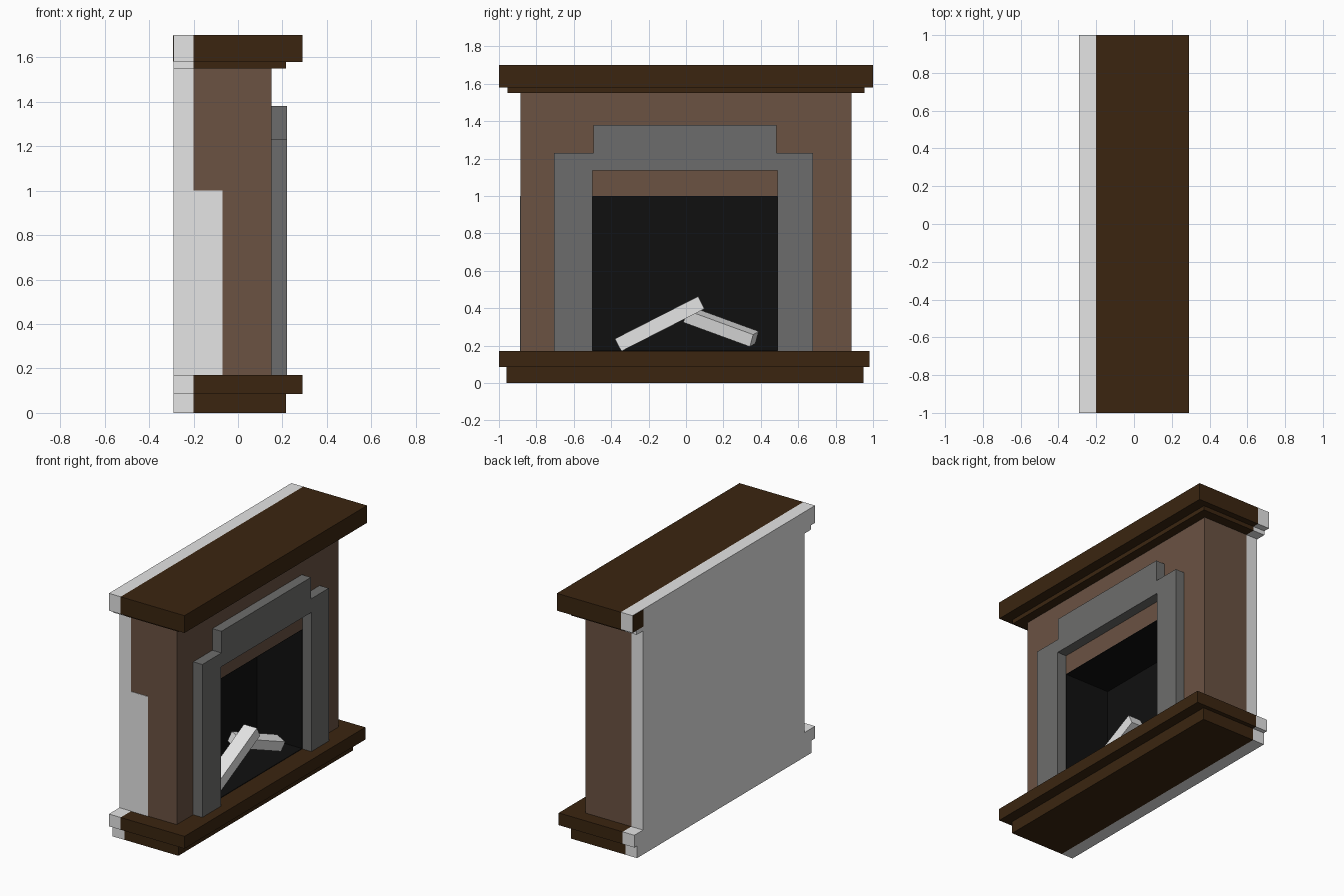
import bpy, bmesh, math
from mathutils import Vector, Matrix

if "Cube" in bpy.data.objects:
    bpy.data.objects.remove(bpy.data.objects["Cube"])


def material(name, r, g, b):
    m = bpy.data.materials.new(name)
    m.diffuse_color = (r, g, b, 1)
    m.use_nodes = True
    m.node_tree.nodes["Principled BSDF"].inputs["Base Color"].default_value = m.diffuse_color
    return m


DARK = material("dark_wood", 0.043, 0.0185, 0.0052)
BROWN = material("brown_panel", 0.145, 0.085, 0.055)
STONE = material("grey_stone", 0.152, 0.152, 0.149)
PALE = material("pale_grey", 0.78, 0.78, 0.78)
BLACK = material("soot_black", 0.005, 0.005, 0.005)

BACK, SPLIT, FACE = -0.29, -0.20, 0.15   # backing, wood start, panel front


def finish(name, bm, mat):
    bmesh.ops.recalc_face_normals(bm, faces=bm.faces[:])
    me = bpy.data.meshes.new(name)
    bm.to_mesh(me)
    bm.free()
    me.materials.append(mat)
    ob = bpy.data.objects.new(name, me)
    bpy.context.collection.objects.link(ob)
    return ob


def box(name, x, y, z, mat):
    bm = bmesh.new()
    bmesh.ops.create_cube(bm, size=1)
    for v in bm.verts:
        v.co = [(a + b) / 2 + c * (b - a) for (a, b), c in zip((x, y, z), v.co)]
    return finish(name, bm, mat)


def extrude_yz(name, pts, x0, x1, mat):
    """Extrude a y/z outline along x."""
    bm = bmesh.new()
    f = bm.faces.new([bm.verts.new((x0, y, z)) for y, z in pts])
    r = bmesh.ops.extrude_face_region(bm, geom=[f])
    verts = [g for g in r["geom"] if isinstance(g, bmesh.types.BMVert)]
    bmesh.ops.translate(bm, verts=verts, vec=(x1 - x0, 0, 0))
    return finish(name, bm, mat)


# Stepped base and mantel slabs, each with a pale strip at the back
slabs = [
    ("base_plinth", 0.215, (-0.96, 0.95), (0.0, 0.085)),
    ("hearth_slab", 0.29, (-1.0, 0.98), (0.085, 0.17)),
    ("mantel_moulding", 0.215, (-0.955, 0.955), (1.55, 1.58)),
    ("mantel_shelf", 0.29, (-1.0, 1.0), (1.58, 1.70)),
]
for name, front, y, z in slabs:
    box(name, (SPLIT, front), y, z, DARK)
    box(name + "_backing", (BACK, SPLIT), y, z, PALE)
box("mantel_back_corner", (BACK - 0.002, BACK + 0.002), (0.885, 0.999), (1.581, 1.699), DARK)

# Chimney breast with the fire opening, and its backing
Y0, Y1, TOP = -0.50, 0.49, 1.0
extrude_yz("chimney_breast",
           [(-0.885, 0.17), (-0.885, 1.55), (0.885, 1.55), (0.885, 0.17),
            (Y1, 0.17), (Y1, TOP), (Y0, TOP), (Y0, 0.17)],
           SPLIT, FACE, BROWN)
box("breast_backing", (BACK, SPLIT), (-0.885, 0.885), (0.17, 1.55), PALE)
box("side_patch", (SPLIT, -0.07), (-0.888, -0.884), (0.17, 1.0), PALE)

# Black firebox lining
t = 0.004
box("firebox_back", (SPLIT, SPLIT + t), (Y0, Y1), (0.17, TOP), BLACK)
box("firebox_floor", (SPLIT, FACE), (Y0, Y1), (0.17, 0.17 + t), BLACK)
box("firebox_ceiling", (SPLIT, FACE), (Y0, Y1), (TOP - t, TOP), BLACK)
box("firebox_left", (SPLIT, FACE), (Y0, Y0 + t), (0.17, TOP), BLACK)
box("firebox_right", (SPLIT, FACE), (Y1 - t, Y1), (0.17, TOP), BLACK)

# Stepped stone surround
extrude_yz("stone_surround",
           [(-0.705, 0.17), (-0.705, 1.23), (-0.495, 1.23), (-0.495, 1.38),
            (0.485, 1.38), (0.485, 1.23), (0.68, 1.23), (0.68, 0.17),
            (Y1, 0.17), (Y1, 1.135), (Y0, 1.135), (Y0, 0.17)],
           FACE, 0.22, STONE)


# Logs: square bars laid between two points
def log(name, a, b, width, height, roll):
    a, b = Vector(a), Vector(b)
    d = (b - a).normalized()
    side = d.cross(Vector((0, 0, 1))).normalized()
    up = side.cross(d)
    rot = Matrix((side, d, up)).transposed() @ Matrix.Rotation(roll, 3, 'Y')
    bm = bmesh.new()
    bmesh.ops.create_cube(bm, size=1)
    for v in bm.verts:
        c = Vector((v.co.x * width, v.co.y * (b - a).length, v.co.z * height))
        v.co = (a + b) / 2 + rot @ c
    return finish(name, bm, PALE)


log("front_log", (0.05, -0.363, 0.203), (0.05, 0.082, 0.43), 0.10, 0.075, 0)
log("rear_log", (-0.04, 0.01, 0.365), (0.06, 0.365, 0.235), 0.09, 0.07, math.radians(12))
